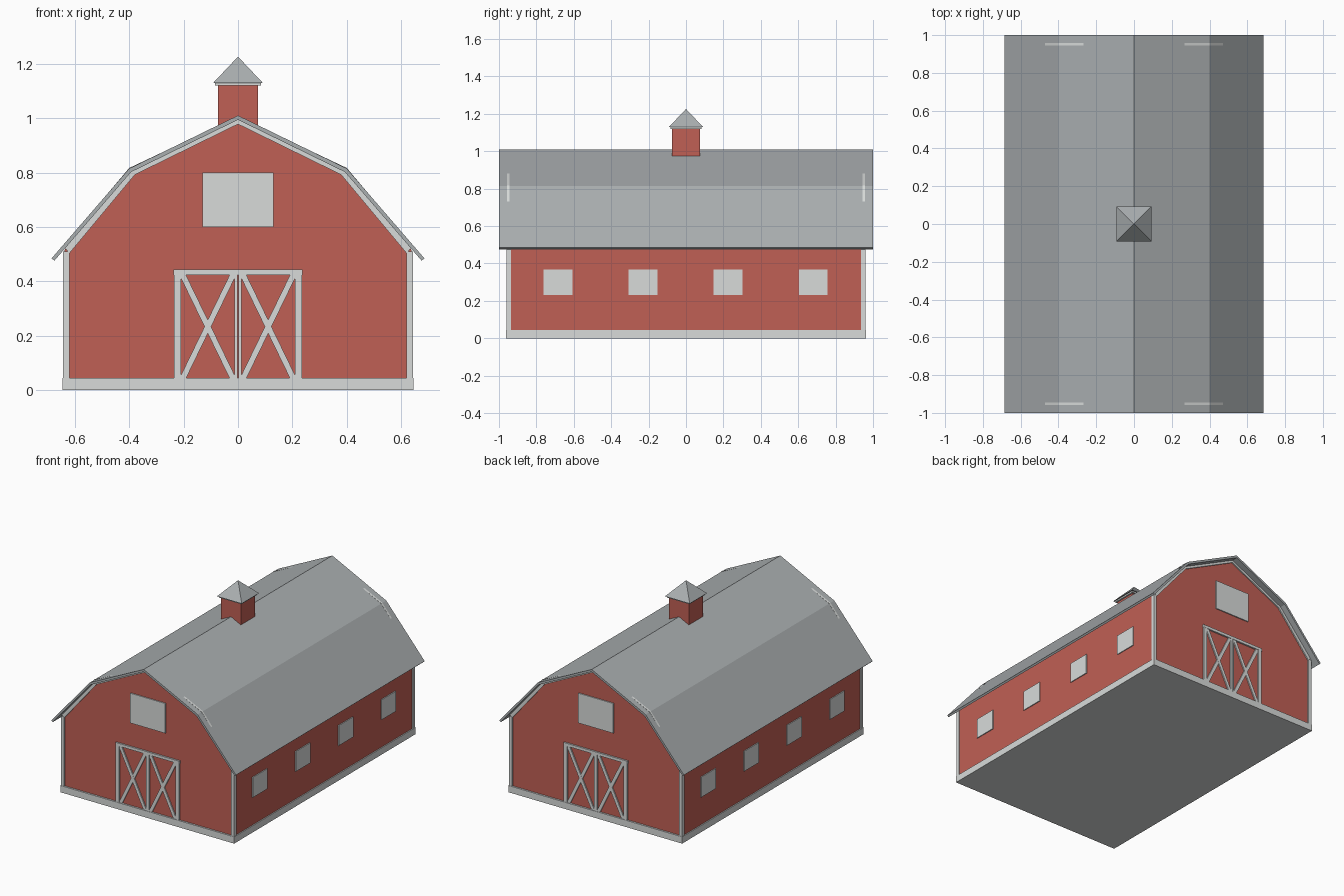
import bpy
import bmesh
from mathutils import Vector

cube = bpy.data.objects.get("Cube")
if cube:
    bpy.data.objects.remove(cube, do_unlink=True)


def material(name, rgb):
    m = bpy.data.materials.new(name)
    m.use_nodes = True
    m.diffuse_color = (*rgb, 1)
    m.node_tree.nodes["Principled BSDF"].inputs["Base Color"].default_value = (*rgb, 1)
    return m


RED = material("barn red", (0.53, 0.115, 0.09))
WHITE = material("trim white", (0.69, 0.71, 0.70))
GREY = material("roof grey", (0.40, 0.425, 0.435))


def finish(name, bm, mat):
    bmesh.ops.recalc_face_normals(bm, faces=bm.faces)
    me = bpy.data.meshes.new(name)
    bm.to_mesh(me)
    bm.free()
    me.materials.append(mat)
    ob = bpy.data.objects.new(name, me)
    bpy.context.collection.objects.link(ob)
    return ob


def prism(name, outline, y0, y1, mat):
    """Extrude an x-z outline from y0 to y1."""
    bm = bmesh.new()
    face = bm.faces.new([bm.verts.new((x, y0, z)) for x, z in outline])
    side = bmesh.ops.extrude_face_region(bm, geom=[face])["geom"]
    moved = [v for v in side if isinstance(v, bmesh.types.BMVert)]
    bmesh.ops.translate(bm, verts=moved, vec=(0, y1 - y0, 0))
    return finish(name, bm, mat)


def box(name, lo, hi, mat):
    (x0, y0, z0), (x1, y1, z1) = lo, hi
    return prism(name, [(x0, z0), (x1, z0), (x1, z1), (x0, z1)], y0, y1, mat)


def mirrored(half):
    """Mirror a right-hand polyline that ends on the ridge."""
    return half + [(-x, z) for x, z in reversed(half[:-1])]


def band(name, outer, inner, y0, y1, mat):
    return prism(name, mirrored(outer) + mirrored(inner)[::-1], y0, y1, mat)


def board(name, p, q, width, y0, y1, mat):
    """Flat plank between two x-z points."""
    p, q = Vector(p), Vector(q)
    d = (q - p).normalized() * width / 2
    n = Vector((-d.y, d.x))
    return prism(name, [p + n, q + n, q - n, p - n], y0, y1, mat)


# Body, base and gambrel roof
body = [(0.638, 0.02), (0.638, 0.515), (0.388, 0.795), (0, 0.985)]
prism("barn_walls", mirrored(body), -0.95, 0.95, RED)
box("base_trim", (-0.645, -0.962, 0), (0.645, 0.962, 0.045), WHITE)
band("roof", [(0.685, 0.485), (0.40, 0.815), (0, 1.01)],
     [(0.675, 0.476), (0.393, 0.802), (0, 0.994)], -1, 1, GREY)

# Both gable ends carry the same trim, loft window and doors
for end, s in (("front", -1), ("back", 1)):
    y0, y1 = s * 0.945, s * 0.958
    band(end + "_gable_trim", [(0.642, 0.53), (0.40, 0.817), (0, 1.006)],
         [(0.62, 0.503), (0.379, 0.792), (0, 0.978)], y0, y1, WHITE)
    box(end + "_loft_window", (-0.13, s * 0.949, 0.60), (0.13, s * 0.957, 0.80), WHITE)
    box(end + "_door_lintel", (-0.237, y0, 0.424), (0.237, s * 0.961, 0.443), WHITE)
    for side, m in (("left", 1), ("right", -1)):
        door = end + "_" + side + "_door"
        box(door + "_outer_stile", (m * 0.21, y0, 0.04), (m * 0.235, s * 0.960, 0.43), WHITE)
        box(door + "_inner_stile", (m * 0.001, y0, 0.04), (m * 0.012, s * 0.960, 0.43), WHITE)
        board(door + "_brace_up", (m * 0.018, 0.042), (m * 0.204, 0.425), 0.022, y0, y1, WHITE)
        board(door + "_brace_down", (m * 0.018, 0.425), (m * 0.204, 0.042), 0.022,
              y0, s * 0.9575, WHITE)
        box(end + "_" + side + "_corner_board", (m * 0.62, s * 0.935, 0.04),
            (m * 0.643, s * 0.959, 0.51), WHITE)

# Side windows
for side, m in (("left", 1), ("right", -1)):
    for i, y in enumerate((-0.685, -0.23, 0.225, 0.68)):
        box(f"{side}_window_{i + 1}", (m * 0.637, y - 0.077, 0.232),
            (m * 0.644, y + 0.077, 0.367), WHITE)

# Cupola
box("cupola_walls", (-0.073, -0.074, 0.96), (0.073, 0.074, 1.122), RED)
box("cupola_cornice", (-0.084, -0.084, 1.12), (0.084, 0.084, 1.131), WHITE)
bm = bmesh.new()
rim = [bm.verts.new((x, y, 1.129)) for x, y in
       ((-0.092, -0.092), (0.092, -0.092), (0.092, 0.092), (-0.092, 0.092))]
tip = bm.verts.new((0, 0, 1.226))
bm.faces.new(rim)
for a, b in zip(rim, rim[1:] + rim[:1]):
    bm.faces.new((a, b, tip))
finish("cupola_roof", bm, GREY)
